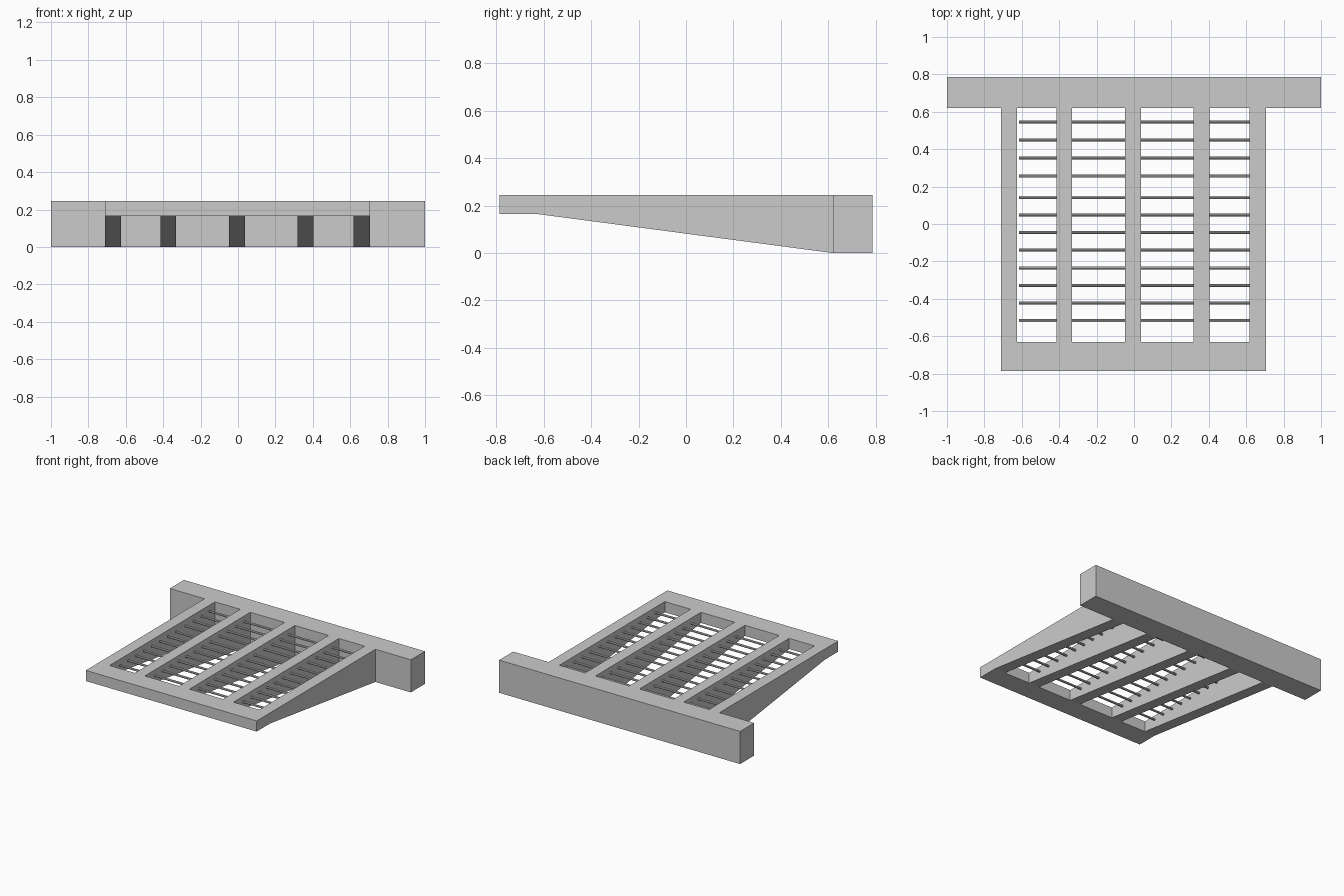
import bpy, bmesh, math
from mathutils import Matrix

if "Cube" in bpy.data.objects:
    bpy.data.objects.remove(bpy.data.objects["Cube"])

TOP = 0.245
BACK = 0.787      # rear face of beam
BEAM_Y = 0.62     # front face of beam
SLOT_Y = -0.63    # front end of the openings


def make_object(name, bm):
    bmesh.ops.recalc_face_normals(bm, faces=bm.faces)
    me = bpy.data.meshes.new(name)
    bm.to_mesh(me)
    bm.free()
    ob = bpy.data.objects.new(name, me)
    bpy.context.collection.objects.link(ob)
    return ob


def prism_x(name, profile, x0, x1):
    """Extrude a (y, z) profile along x."""
    bm = bmesh.new()
    face = bm.faces.new([bm.verts.new((x0, y, z)) for y, z in profile])
    ext = bmesh.ops.extrude_face_region(bm, geom=[face])
    bmesh.ops.translate(bm, vec=(x1 - x0, 0, 0),
                        verts=[v for v in ext["geom"] if isinstance(v, bmesh.types.BMVert)])
    return make_object(name, bm)


def box(name, x0, x1, y0, y1, z0, z1):
    return prism_x(name, [(y0, z0), (y1, z0), (y1, z1), (y0, z1)], x0, x1)


def boolean(target, cutter, op):
    mod = target.modifiers.new(op.title(), 'BOOLEAN')
    mod.operation, mod.object, mod.solver = op, cutter, 'EXACT'
    bpy.context.view_layer.objects.active = target
    bpy.ops.object.modifier_apply(modifier=mod.name)
    bpy.data.objects.remove(cutter)


# Tapered deck joined to the wide back beam
frame = prism_x("rack_frame",
                [(-BACK, 0.165), (SLOT_Y, 0.165), (BEAM_Y, 0), (0.70, 0), (0.70, TOP), (-BACK, TOP)],
                -0.712, 0.706)
boolean(frame, box("back_beam", -1, 1, BEAM_Y, BACK, 0, TOP), 'UNION')

# Four long openings leave five ribs
slots = [(-0.625, -0.415), (-0.332, -0.048), (0.038, 0.317), (0.403, 0.617)]
for x0, x1 in slots:
    boolean(frame, box("slot_cutter", x0, x1, SLOT_Y, BEAM_Y, -0.1, 0.4), 'DIFFERENCE')

# Thin cross rods running through the ribs
bm = bmesh.new()
rows = [0.545 - 0.0965 * i for i in range(4)] + [0.143 - 0.0943 * i for i in range(8)]
for y in rows:
    bmesh.ops.create_cone(
        bm, cap_ends=True, segments=8, radius1=0.008, radius2=0.008, depth=1.235,
        matrix=Matrix.Translation((0.0015, y, 0.205)) @ Matrix.Rotation(math.pi / 2, 4, 'Y'))
make_object("cross_rods", bm)
